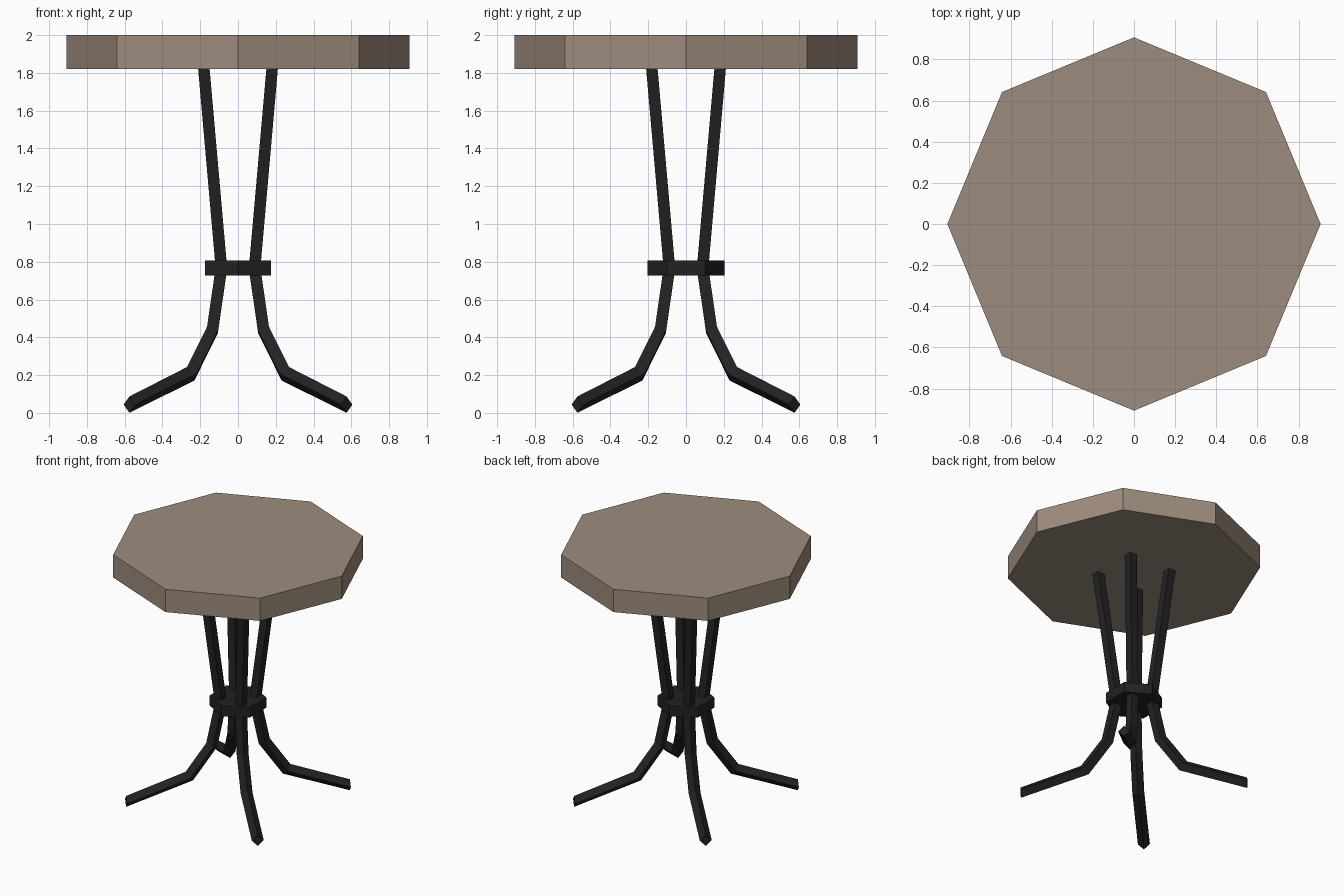
import bpy, bmesh, math
from mathutils import Vector, Matrix

if "Cube" in bpy.data.objects:
    bpy.data.objects.remove(bpy.data.objects["Cube"])


def material(name, rgb):
    m = bpy.data.materials.new(name)
    m.diffuse_color = (*rgb, 1)
    m.use_nodes = True
    m.node_tree.nodes["Principled BSDF"].inputs["Base Color"].default_value = m.diffuse_color
    return m


wood = material("dull brown wood", (0.34, 0.265, 0.205))
iron = material("black iron", (0.016, 0.016, 0.016))


def add_object(name, bm, mat):
    bmesh.ops.recalc_face_normals(bm, faces=bm.faces)
    me = bpy.data.meshes.new(name)
    bm.to_mesh(me)
    bm.free()
    me.materials.append(mat)
    ob = bpy.data.objects.new(name, me)
    bpy.context.collection.objects.link(ob)
    return ob


def prism(name, sides, radius, z0, z1, mat):
    # upright prism with one corner on the y axis
    bm = bmesh.new()
    bmesh.ops.create_cone(bm, cap_ends=True, segments=sides, radius1=radius,
                          radius2=radius, depth=z1 - z0,
                          matrix=Matrix.Translation((0, 0, (z0 + z1) / 2))
                          @ Matrix.Rotation(math.pi / 2 * (sides == 8), 4, 'Z'))
    return add_object(name, bm, mat)


# Octagonal top and hexagonal collar
prism("table_top", 8, 0.907, 1.82, 2.0, wood)
prism("leg_collar", 6, 0.203, 0.727, 0.807, iron)

# Leg centre line: distance along x (and y, as legs are diagonal), height
path = [(0.181, 1.825), (0.088, 0.767), (0.135, 0.44), (0.25, 0.207), (0.575, 0.044)]
pts = [Vector((x * math.sqrt(2), z)) for x, z in path]
R = 0.043


def leg(name, angle):
    # diamond section swept along the path with mitred joints
    bm = bmesh.new()
    rings = []
    for i, p in enumerate(pts):
        d_in = (p - pts[max(i - 1, 0)]).normalized()
        d_out = (pts[min(i + 1, len(pts) - 1)] - p).normalized()
        t = (d_in + d_out).normalized()
        n = Vector((-t.y, t.x))
        if i == 0:
            n = Vector((1, 0))          # flat against the top
        elif i == len(pts) - 1:
            n = Vector((0, 1))          # upright foot end
        else:
            n = n / t.dot(d_in)
        n = n * R
        ring = [(p.x + n.x, 0, p.y + n.y), (p.x, R, p.y),
                (p.x - n.x, 0, p.y - n.y), (p.x, -R, p.y)]
        rings.append([bm.verts.new(c) for c in ring])
    for a, b in zip(rings, rings[1:]):
        for k in range(4):
            j = (k + 1) % 4
            bm.faces.new((a[k], a[j], b[j], b[k]))
    bm.faces.new(rings[0])
    bm.faces.new(rings[-1])
    bm.transform(Matrix.Rotation(angle, 4, 'Z'))
    return add_object(name, bm, iron)


# Four diagonal legs
for i, side in enumerate(("back_right", "back_left", "front_left", "front_right")):
    leg(side + "_leg", math.radians(45 + 90 * i))
